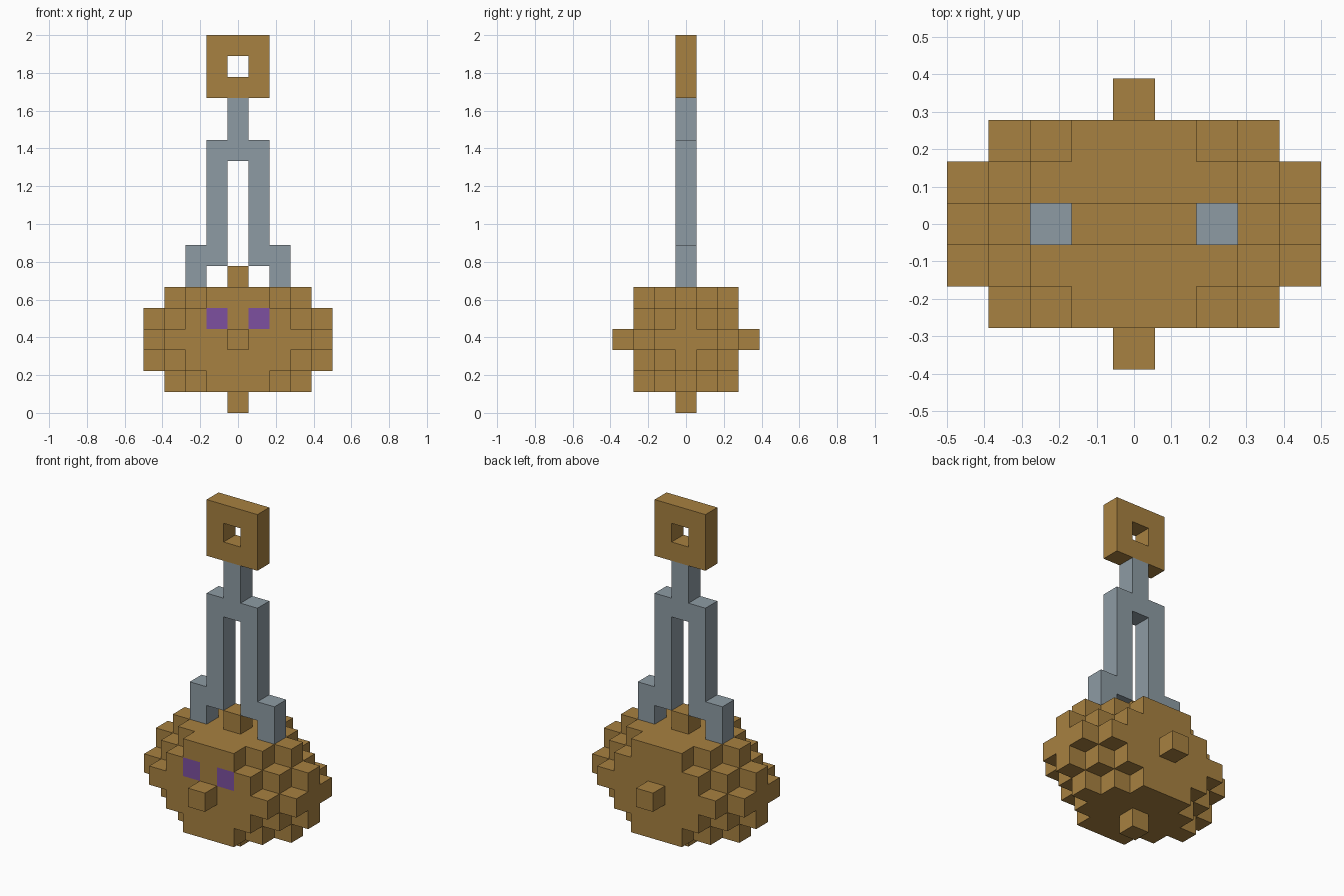
import bpy
import bmesh
from mathutils import Vector

cube = bpy.data.objects.get("Cube")
if cube:
    bpy.data.objects.remove(cube, do_unlink=True)

U = 1 / 9  # edge length of one block


def material(name, rgb):
    m = bpy.data.materials.new(name)
    m.use_nodes = True
    m.diffuse_color = (*rgb, 1)
    m.node_tree.nodes["Principled BSDF"].inputs["Base Color"].default_value = (*rgb, 1)
    return m


bronze = material("bronze", (0.39, 0.22, 0.052))
steel = material("steel grey", (0.27, 0.33, 0.37))
purple = material("purple", (0.205, 0.08, 0.35))


def block_part(name, cells, mats, rule=None):
    """Outer skin of a set of unit blocks; x and y are centred on the block, z starts at its base."""
    cells = set(cells)
    bm = bmesh.new()
    verts = {}

    def corner(p):
        key = tuple(round(c * 2) for c in p)
        if key not in verts:
            verts[key] = bm.verts.new(Vector(p) * U)
        return verts[key]

    for cell in cells:
        centre = Vector(cell) + Vector((0, 0, 0.5))
        for axis in range(3):
            for sign in (-1, 1):
                n = [0, 0, 0]
                n[axis] = sign
                if tuple(c + d for c, d in zip(cell, n)) in cells:
                    continue
                a, b = Vector((0, 0, 0)), Vector((0, 0, 0))
                a[(axis + 1) % 3] = 0.5
                b[(axis + 2) % 3] = 0.5 * sign
                mid = centre + Vector(n) * 0.5
                face = bm.faces.new([corner(mid + s * a + t * b)
                                     for s, t in ((-1, -1), (1, -1), (1, 1), (-1, 1))])
                if rule:
                    face.material_index = rule(cell, tuple(n))
    mesh = bpy.data.meshes.new(name)
    bm.to_mesh(mesh)
    bm.free()
    for m in mats:
        mesh.materials.append(m)
    obj = bpy.data.objects.new(name, mesh)
    bpy.context.collection.objects.link(obj)
    return obj


# Stepped ball: a clipped octahedron of blocks, with two eyes on its front face
ball = [(x, y, z + 3) for x in range(-4, 5) for y in range(-2, 3) for z in range(-2, 3)
        if abs(x) + abs(y) + abs(z) <= 5]


def eye_rule(cell, normal):
    return int(abs(cell[0]) == 1 and cell[2] == 4 and cell[1] == -2 and normal == (0, -1, 0))


block_part("ball_body", ball, [bronze, purple], eye_rule)

# Single block studs around the ball
for name, cell in {"bottom_stud": (0, 0, 0), "top_stud": (0, 0, 6),
                   "front_stud": (0, -3, 3), "back_stud": (0, 3, 3)}.items():
    block_part(name, [cell], [bronze])

# Forked hanger: feet, two prongs, crossbar and stem
hanger = [(0, 0, z) for z in (12, 13, 14)]
for side in (-1, 1):
    hanger += [(2 * side, 0, z) for z in (6, 7)]
    hanger += [(side, 0, z) for z in range(7, 13)]
block_part("forked_hanger", hanger, [steel])

# Square ring at the top
ring = [(x, 0, z) for x in (-1, 0, 1) for z in (15, 16, 17) if (x, z) != (0, 16)]
block_part("top_ring", ring, [bronze])
